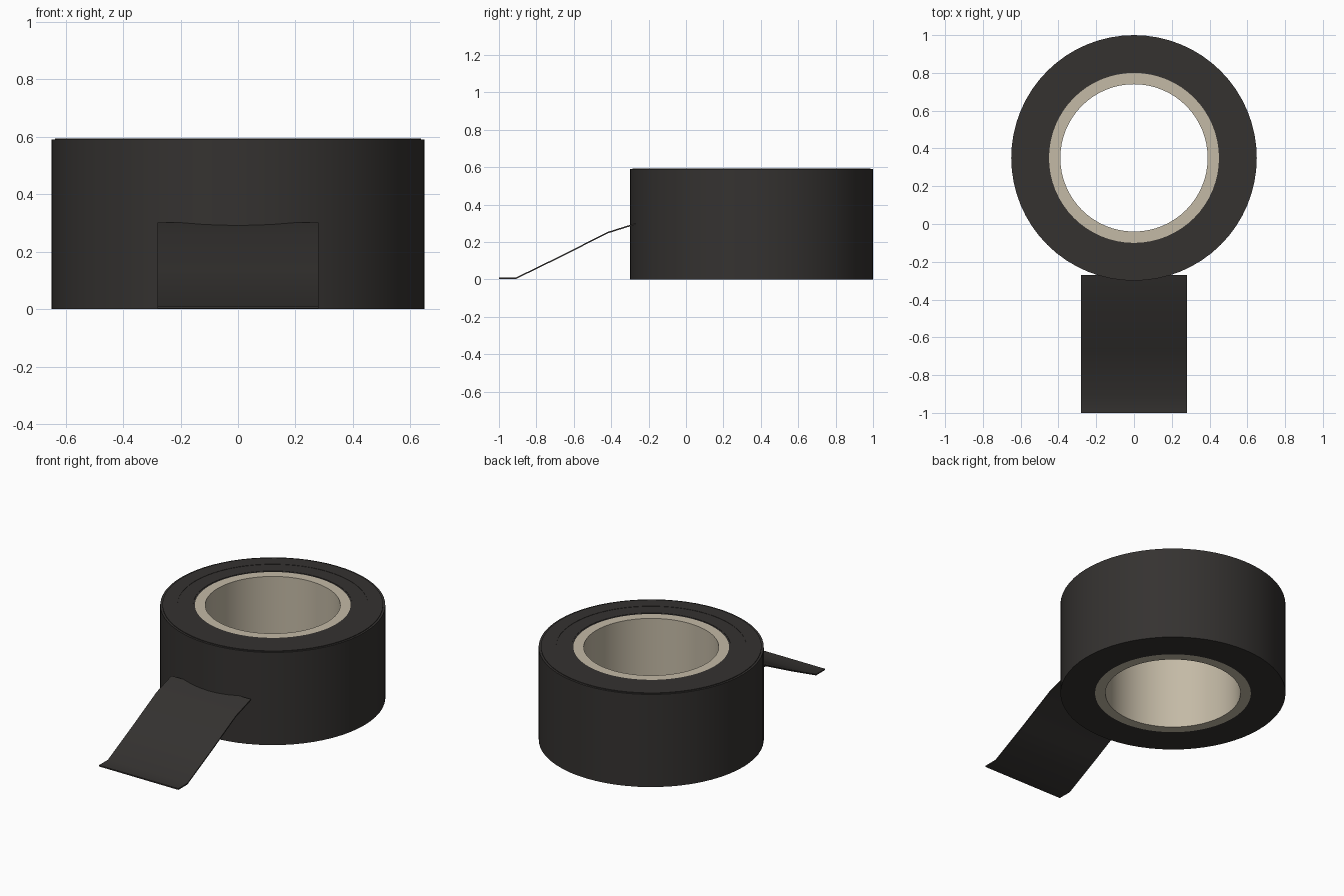
import bpy, bmesh, math

if "Cube" in bpy.data.objects:
    bpy.data.objects.remove(bpy.data.objects["Cube"])

CENTRE_Y = 0.35
SEGMENTS = 64


def material(name, color):
    m = bpy.data.materials.new(name)
    m.diffuse_color = (*color, 1)
    m.use_nodes = True
    m.node_tree.nodes["Principled BSDF"].inputs["Base Color"].default_value = m.diffuse_color
    return m


def finish(name, bm, mat):
    bmesh.ops.recalc_face_normals(bm, faces=bm.faces)
    mesh = bpy.data.meshes.new(name)
    bm.to_mesh(mesh)
    bm.free()
    obj = bpy.data.objects.new(name, mesh)
    bpy.context.collection.objects.link(obj)
    mesh.materials.append(mat)
    bpy.ops.object.select_all(action='DESELECT')
    obj.select_set(True)
    bpy.context.view_layer.objects.active = obj
    bpy.ops.object.shade_smooth_by_angle(angle=math.radians(30))
    return obj


def lathe(name, profile, mat):
    """Revolve a closed (radius, z) profile around the roll axis."""
    bm = bmesh.new()
    rings = []
    for i in range(SEGMENTS):
        a = 2 * math.pi * i / SEGMENTS
        rings.append([bm.verts.new((r * math.cos(a), CENTRE_Y + r * math.sin(a), z))
                      for r, z in profile])
    n = len(profile)
    for i in range(SEGMENTS):
        p, q = rings[i], rings[(i + 1) % SEGMENTS]
        for j in range(n):
            k = (j + 1) % n
            bm.faces.new((p[j], q[j], q[k], p[k]))
    return finish(name, bm, mat)


black = material("black_tape", (0.035, 0.032, 0.03))
card = material("cardboard", (0.55, 0.49, 0.38))

# Wound tape, with shallow winding steps on the top face
lathe("tape_roll", [(0.45, 0), (0.65, 0), (0.65, 0.59), (0.637, 0.59), (0.637, 0.594),
                    (0.55, 0.594), (0.55, 0.592), (0.46, 0.592), (0.46, 0.59),
                    (0.45, 0.59)], black)

# Cardboard core
lathe("core", [(0.39, 0), (0.45, 0), (0.45, 0.59), (0.39, 0.59)], card)

# Loose end of the tape, bending down to the ground
path = [(-0.27, 0.297), (-0.42, 0.25), (-0.66, 0.128), (-0.91, 0.006), (-1.0, 0.006)]
T = 0.004
outline = [(y, z + T) for y, z in path] + [(y, z - T) for y, z in reversed(path)]
bm = bmesh.new()
left, right = [[bm.verts.new((x, y, z)) for y, z in outline] for x in (-0.28, 0.28)]
n = len(outline)
for i in range(n):
    j = (i + 1) % n
    bm.faces.new((left[i], left[j], right[j], right[i]))
for side in (left, right):
    for i in range(len(path) - 1):
        bm.faces.new((side[i], side[i + 1], side[n - 2 - i], side[n - 1 - i]))
finish("loose_end", bm, black)
